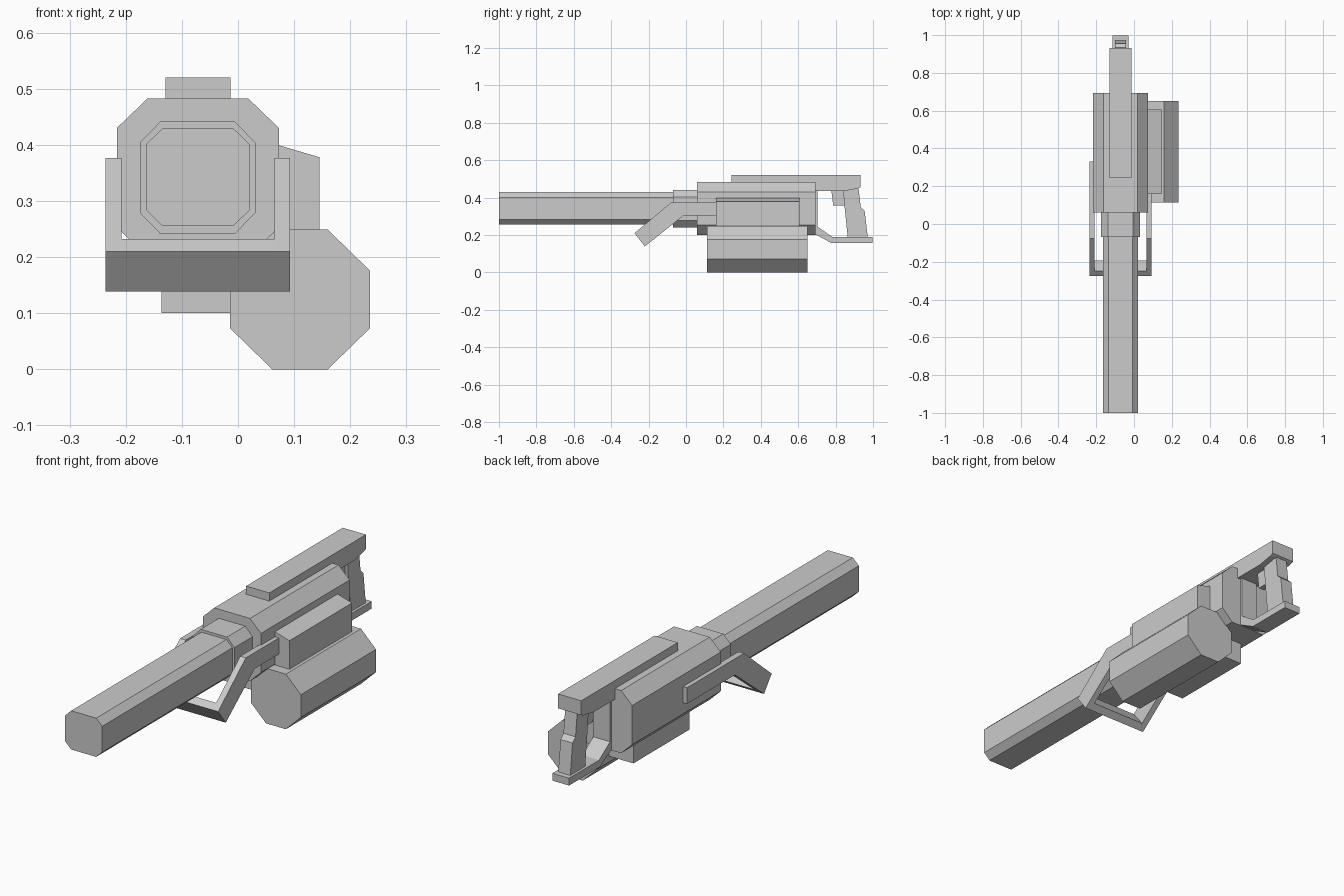
import bpy
import bmesh

cube = bpy.data.objects.get("Cube")
if cube:
    bpy.data.objects.remove(cube, do_unlink=True)

grey = bpy.data.materials.new("plain grey")
grey.use_nodes = True
colour = (0.6, 0.6, 0.6, 1.0)
grey.diffuse_color = colour
grey.node_tree.nodes["Principled BSDF"].inputs["Base Color"].default_value = colour

MID = -0.0715  # x of the weapon's centre plane


def prism(name, points, start, end, axis):
    """Extrude a flat outline along y (outline in x, z) or along x (outline in y, z)."""
    bm = bmesh.new()
    if axis == "y":
        verts = [bm.verts.new((a, start, b)) for a, b in points]
        step = (0, end - start, 0)
    else:
        verts = [bm.verts.new((start, a, b)) for a, b in points]
        step = (end - start, 0, 0)
    face = bm.faces.new(verts)
    result = bmesh.ops.extrude_face_region(bm, geom=[face], use_keep_orig=True)
    moved = [g for g in result["geom"] if isinstance(g, bmesh.types.BMVert)]
    bmesh.ops.translate(bm, verts=moved, vec=step)
    bmesh.ops.recalc_face_normals(bm, faces=bm.faces)
    mesh = bpy.data.meshes.new(name)
    bm.to_mesh(mesh)
    bm.free()
    mesh.materials.append(grey)
    obj = bpy.data.objects.new(name, mesh)
    bpy.context.collection.objects.link(obj)
    return obj


def chamfered(x0, x1, z0, z1, cx, cz):
    """Eight-sided outline: a rectangle with cut corners."""
    return [(x0 + cx, z0), (x1 - cx, z0), (x1, z0 + cz), (x1, z1 - cz),
            (x1 - cx, z1), (x0 + cx, z1), (x0, z1 - cz), (x0, z0 + cz)]


# Barrel, collar, main body and drum
prism("barrel", chamfered(-0.164, 0.021, 0.255, 0.43, 0.03, 0.029), -1.0, -0.07, "y")
prism("collar", chamfered(-0.175, 0.031, 0.241, 0.442, 0.037, 0.038), -0.07, 0.065, "y")
prism("body", chamfered(-0.216, 0.073, 0.2, 0.483, 0.055, 0.053), 0.06, 0.693, "y")
prism("drum", chamfered(-0.014, 0.235, 0.0, 0.249, 0.075, 0.073), 0.113, 0.65, "y")

# Box on the side with a sloping top, and block under the body
prism("side_box", [(0.05, 0.249), (0.145, 0.249), (0.145, 0.378), (0.05, 0.406)],
      0.16, 0.607, "y")
prism("lower_block", [(-0.136, 0.1), (-0.007, 0.1), (-0.007, 0.21), (-0.136, 0.21)],
      0.17, 0.57, "y")

# Top rail, overhanging behind the body
prism("top_rail", [(0.243, 0.46), (0.243, 0.52), (0.933, 0.52), (0.933, 0.455),
                   (0.92, 0.449), (0.845, 0.435), (0.69, 0.435), (0.66, 0.46)],
      MID - 0.058, MID + 0.058, "x")

# Rear grip, trigger and guard
prism("rear_grip", [(0.84, 0.44), (0.922, 0.455), (0.934, 0.35), (0.955, 0.33),
                    (0.972, 0.185), (0.865, 0.185), (0.848, 0.35)],
      MID - 0.03, MID + 0.03, "x")
prism("trigger", [(0.777, 0.44), (0.787, 0.358), (0.85, 0.358), (0.842, 0.44)],
      MID - 0.015, MID + 0.015, "x")
prism("trigger_guard", [(0.68, 0.436), (0.704, 0.436), (0.704, 0.243), (0.783, 0.19),
                        (0.997, 0.19), (0.997, 0.157), (0.778, 0.157), (0.68, 0.21)],
      MID - 0.042, MID + 0.042, "x")

# Front carrying handle: a bent arm on each side joined by a crossbar
arm = [(0.33, 0.377), (-0.077, 0.377), (-0.275, 0.21), (-0.22, 0.139),
       (-0.013, 0.304), (0.33, 0.304)]
for side, x0 in (("right", -0.236), ("left", 0.065)):
    prism(side + "_handle_arm", arm, x0, x0 + 0.028, "x")
prism("handle_crossbar", [(-0.275, 0.21), (-0.22, 0.139), (-0.193, 0.161), (-0.249, 0.232)],
      -0.209, 0.066, "x")
